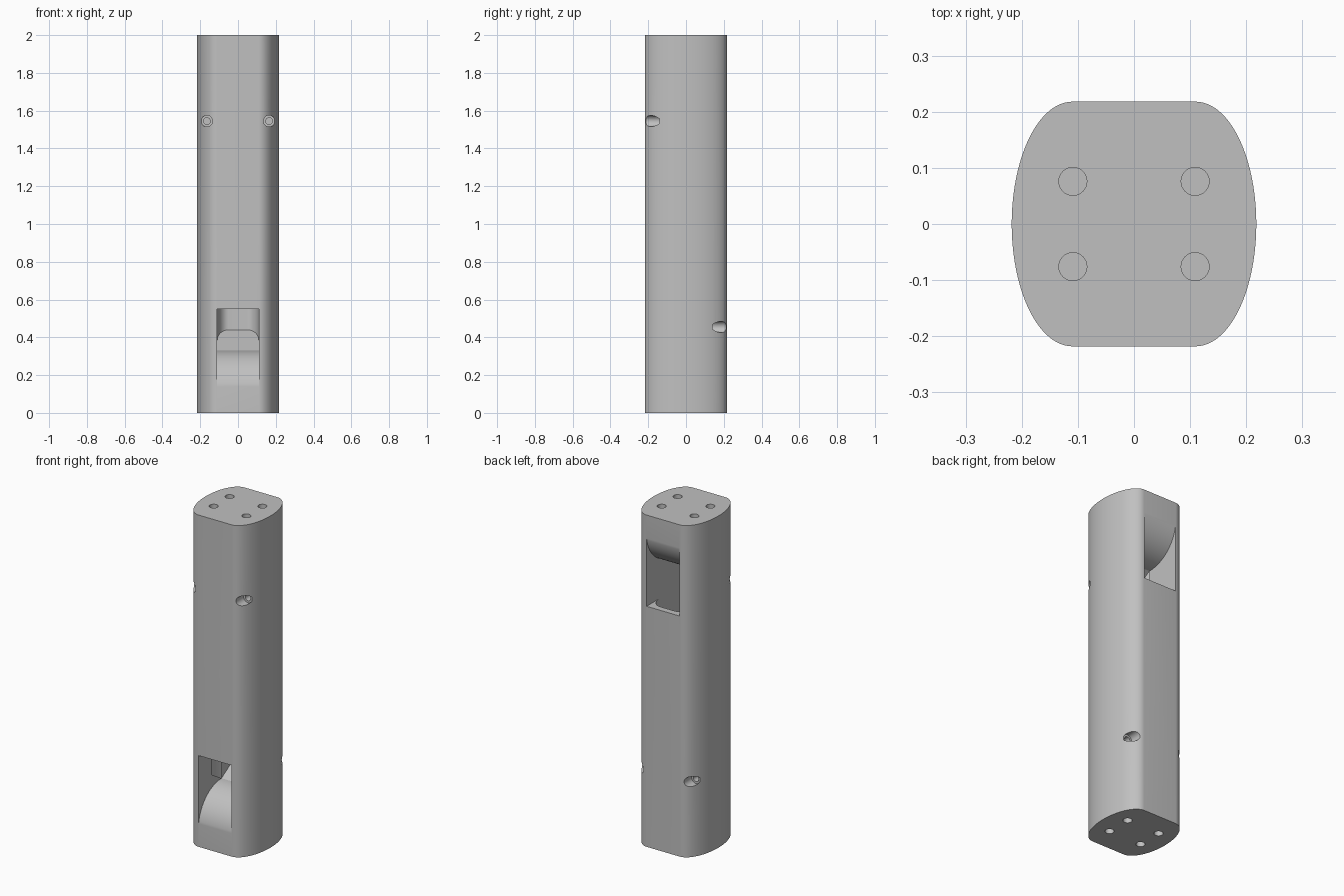
import bpy, bmesh, math
from mathutils import Matrix

if "Cube" in bpy.data.objects:
    bpy.data.objects.remove(bpy.data.objects["Cube"])

grey = bpy.data.materials.new("plain_grey")
grey.use_nodes = True
grey.diffuse_color = (0.53, 0.53, 0.53, 1)
grey.node_tree.nodes["Principled BSDF"].inputs["Base Color"].default_value = (0.53, 0.53, 0.53, 1)

HALF = 0.218          # half width of the body
HEIGHT = 2.0
SLOT = 0.11           # half width of pockets and inner channel
FLIP = Matrix.Translation((0, 0, HEIGHT)) @ Matrix.Rotation(math.pi, 4, 'X')


def finish(bm, name):
    bmesh.ops.recalc_face_normals(bm, faces=bm.faces)
    mesh = bpy.data.meshes.new(name)
    bm.to_mesh(mesh)
    bm.free()
    obj = bpy.data.objects.new(name, mesh)
    bpy.context.collection.objects.link(obj)
    mesh.materials.append(grey)
    return obj


def rounded_section(flat, rx, ry, straight, steps):
    """Closed outline with elliptical corners; flat and straight are half lengths."""
    pts = []
    for sx, sy, start in ((1, 1, 0), (-1, 1, 1), (-1, -1, 2), (1, -1, 3)):
        for i in range(steps + 1):
            a = (start + i / steps) * math.pi / 2
            p = (sx * flat + rx * math.cos(a), sy * straight + ry * math.sin(a))
            if not pts or math.dist(p, pts[-1]) > 1e-5:
                pts.append(p)
    if math.dist(pts[0], pts[-1]) < 1e-5:
        pts.pop()
    return pts


def prism(name, pts, place, lo, hi):
    """Extrude an outline; place(point, t) gives the 3D position."""
    bm = bmesh.new()
    ends = [[bm.verts.new(place(p, t)) for p in pts] for t in (lo, hi)]
    n = len(pts)
    for ring in ends:
        bm.faces.new(ring)
    for i in range(n):
        j = (i + 1) % n
        bm.faces.new((ends[0][i], ends[0][j], ends[1][j], ends[1][i]))
    return finish(bm, name)


def cylinder(name, radius, depth, matrix):
    bm = bmesh.new()
    bmesh.ops.create_cone(bm, cap_ends=True, segments=32, radius1=radius,
                          radius2=radius, depth=depth, matrix=matrix)
    return finish(bm, name)


# Body: flat front and back, elliptical sides
body = prism("body", rounded_section(SLOT, HALF - SLOT, HALF, 0, 24),
             lambda p, t: (p[0], p[1], t), 0, HEIGHT)
cutters = []

# Inner channel joining the two pockets, with sloping ends
section = rounded_section(0.05, SLOT - 0.05, 0.09, 0.09, 10)
section.insert(0, (SLOT, 0))
middle = next(i for i, p in enumerate(section) if p[0] < 0 and p[1] < 0.0899)
section.insert(middle, (-SLOT, 0))
bm = bmesh.new()
end_z = [0.33 + 0.61 * abs(y) for x, y in section]
low = [bm.verts.new((x, y, z)) for (x, y), z in zip(section, end_z)]
high = [bm.verts.new((x, y, HEIGHT - z)) for (x, y), z in zip(section, end_z)]
for ring in (low, high):
    bm.faces.new(ring[:middle + 1])
    bm.faces.new(ring[middle:] + ring[:1])
for i in range(len(section)):
    j = (i + 1) % len(section)
    bm.faces.new((low[i], low[j], high[j], high[i]))
cutters.append(finish(bm, "channel_cutter"))

# Pockets with a rounded ramp: lower front and upper back
ramp = [(-0.22 * math.cos(a), 0.11 + 0.22 * math.sin(a))
        for a in (i / 24 * math.pi / 2 for i in range(25))]
profile = [(-0.3, 0.11)] + ramp + [(0.02, 0.36), (0.02, 0.55), (-0.3, 0.55)]
for turn in (Matrix(), FLIP):
    pocket = prism("pocket_cutter", profile,
                   lambda p, t: turn @ Matrix.Translation((t, p[0], p[1])).translation,
                   -SLOT, SLOT)
    cutters.append(pocket)

# Counterbored screw holes and blind end holes, repeated on the turned side
for turn in (Matrix(), FLIP):
    for x in (-1, 1):
        for radius, deep in ((0.03, -0.14), (0.018, -0.02)):
            at = Matrix.Translation((x * 0.165, (deep - 0.3) / 2, 1.545))
            cutters.append(cylinder("screw_cutter", radius, deep + 0.3,
                                    turn @ at @ Matrix.Rotation(math.pi / 2, 4, 'X')))
        for y in (-1, 1):
            at = Matrix.Translation((x * 0.109, y * 0.076, HEIGHT))
            cutters.append(cylinder("end_hole_cutter", 0.025, 0.2, turn @ at))

# Cut everything out of the body
bpy.context.view_layer.objects.active = body
for cutter in cutters:
    mod = body.modifiers.new("cut", 'BOOLEAN')
    mod.operation = 'DIFFERENCE'
    mod.solver = 'EXACT'
    mod.object = cutter
    bpy.ops.object.modifier_apply(modifier=mod.name)
    bpy.data.objects.remove(cutter)

bpy.ops.object.select_all(action='DESELECT')
body.select_set(True)
bpy.ops.object.shade_smooth_by_angle(angle=math.radians(25))
